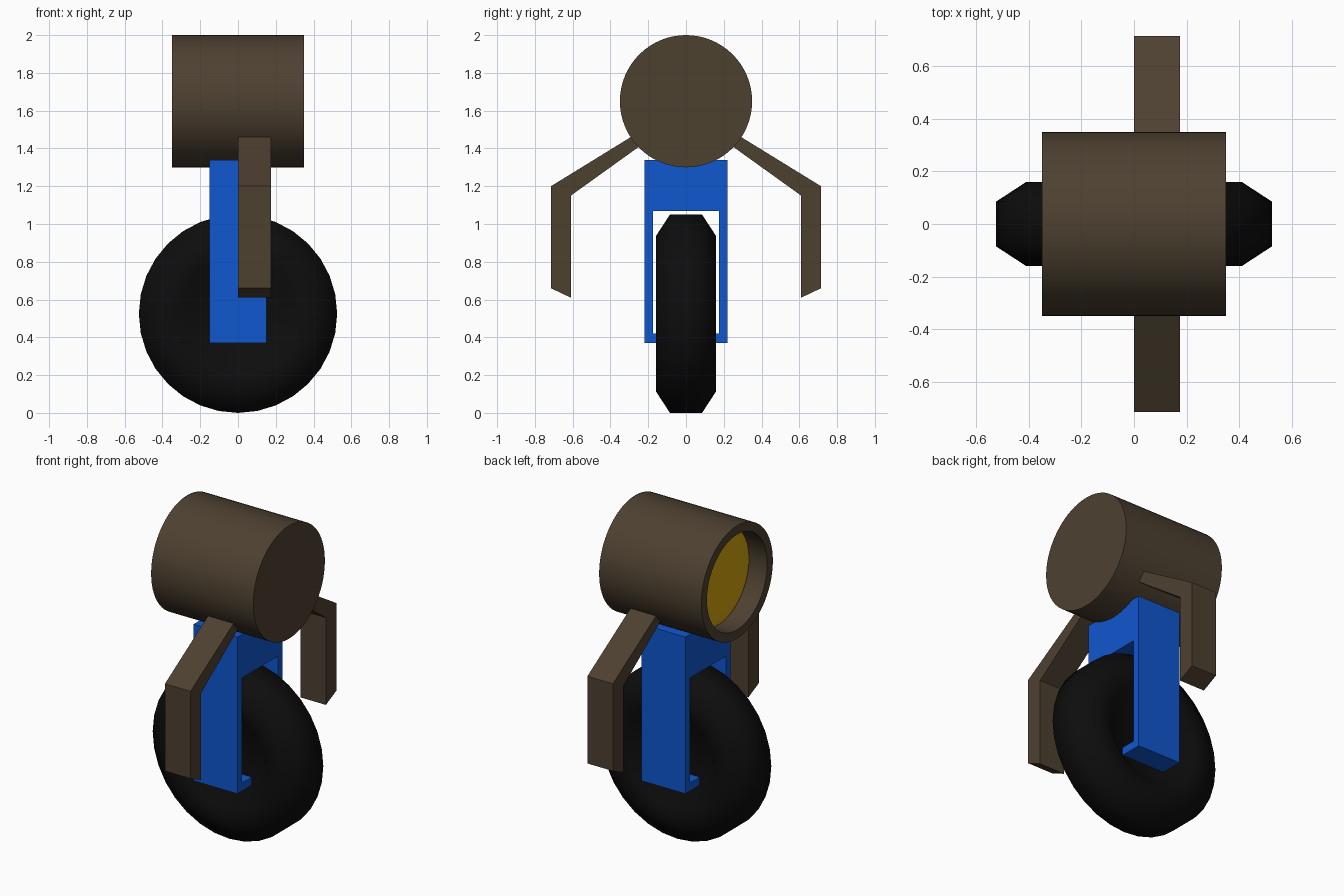
import bpy
import bmesh
import math
from mathutils import Matrix

cube = bpy.data.objects.get("Cube")
if cube:
    bpy.data.objects.remove(cube, do_unlink=True)


def material(name, rgb):
    m = bpy.data.materials.new(name)
    m.use_nodes = True
    m.diffuse_color = (*rgb, 1)
    m.node_tree.nodes["Principled BSDF"].inputs["Base Color"].default_value = (*rgb, 1)
    return m


brown = material("brown", (0.075, 0.052, 0.03))
blue = material("blue", (0.005, 0.095, 0.62))
black = material("black", (0.004, 0.004, 0.004))
amber = material("amber", (0.65, 0.37, 0.004))


def finish(name, bm, mat, smooth=None):
    bmesh.ops.remove_doubles(bm, verts=bm.verts, dist=1e-5)
    bmesh.ops.recalc_face_normals(bm, faces=bm.faces)
    mesh = bpy.data.meshes.new(name)
    bm.to_mesh(mesh)
    bm.free()
    mesh.materials.append(mat)
    obj = bpy.data.objects.new(name, mesh)
    bpy.context.collection.objects.link(obj)
    if smooth:
        bpy.ops.object.select_all(action="DESELECT")
        obj.select_set(True)
        bpy.context.view_layer.objects.active = obj
        bpy.ops.object.shade_smooth_by_angle(angle=math.radians(smooth))
    return obj


def revolve(name, profile, axis, z, steps, mat, smooth):
    """Turn (along axis, radius) points around the X or Y axis at height z."""
    bm = bmesh.new()
    verts = [bm.verts.new((a, 0, r) if axis == "X" else (0, a, r)) for a, r in profile]
    edges = [bm.edges.new(pair) for pair in zip(verts, verts[1:])]
    direction = (1, 0, 0) if axis == "X" else (0, 1, 0)
    bmesh.ops.spin(bm, geom=verts + edges, cent=(0, 0, 0), axis=direction,
                   angle=math.tau, steps=steps, use_merge=True)
    bmesh.ops.translate(bm, verts=bm.verts, vec=(0, 0, z))
    return finish(name, bm, mat, smooth)


def extrude_side(name, outline, x0, x1, mat):
    """Extrude a (y, z) outline from x0 to x1."""
    bm = bmesh.new()
    face = bm.faces.new([bm.verts.new((x0, y, z)) for y, z in outline])
    new = bmesh.ops.extrude_face_region(bm, geom=[face])["geom"]
    moved = [v for v in new if isinstance(v, bmesh.types.BMVert)]
    bmesh.ops.translate(bm, verts=moved, vec=(x1 - x0, 0, 0))
    return finish(name, bm, mat)


# Head drum, closed on one end and hollow on the other
revolve("head_drum", [(0.35, 0), (0.35, 0.35), (-0.35, 0.35), (-0.35, 0.295),
                      (-0.21, 0.295), (-0.21, 0)], "X", 1.65, 64, brown, 30)

# Shallow domed lens inside the drum
dome = [(-0.225 - 0.025 * math.cos(t * math.pi / 12), 0.295 * math.sin(t * math.pi / 12))
        for t in range(7)]
revolve("eye_lens", dome, "X", 1.65, 64, amber, 60)

# Tyre with bevelled shoulders and dished sides
half = [(0.08, 0), (0.08, 0.22), (0.16, 0.31), (0.16, 0.41), (0.085, 0.525)]
revolve("wheel", half + [(-y, r) for y, r in reversed(half)], "Y", 0.525, 32, black, 60)

# Fork with inward feet that reach the wheel hub
fork = [(0.22, 1.34), (0.22, 0.37), (0.07, 0.37), (0.07, 0.42), (0.175, 0.42), (0.175, 1.07)]
extrude_side("fork", fork + [(-y, z) for y, z in reversed(fork)], -0.15, 0.15, blue)

# Bent arms, front and back
arm = [(0.26, 1.48), (0.715, 1.2), (0.715, 0.66), (0.61, 0.61), (0.61, 1.15), (0.22, 1.43)]
for name, side in (("front_arm", -1), ("back_arm", 1)):
    extrude_side(name, [(side * y, z) for y, z in arm], 0, 0.175, brown)
